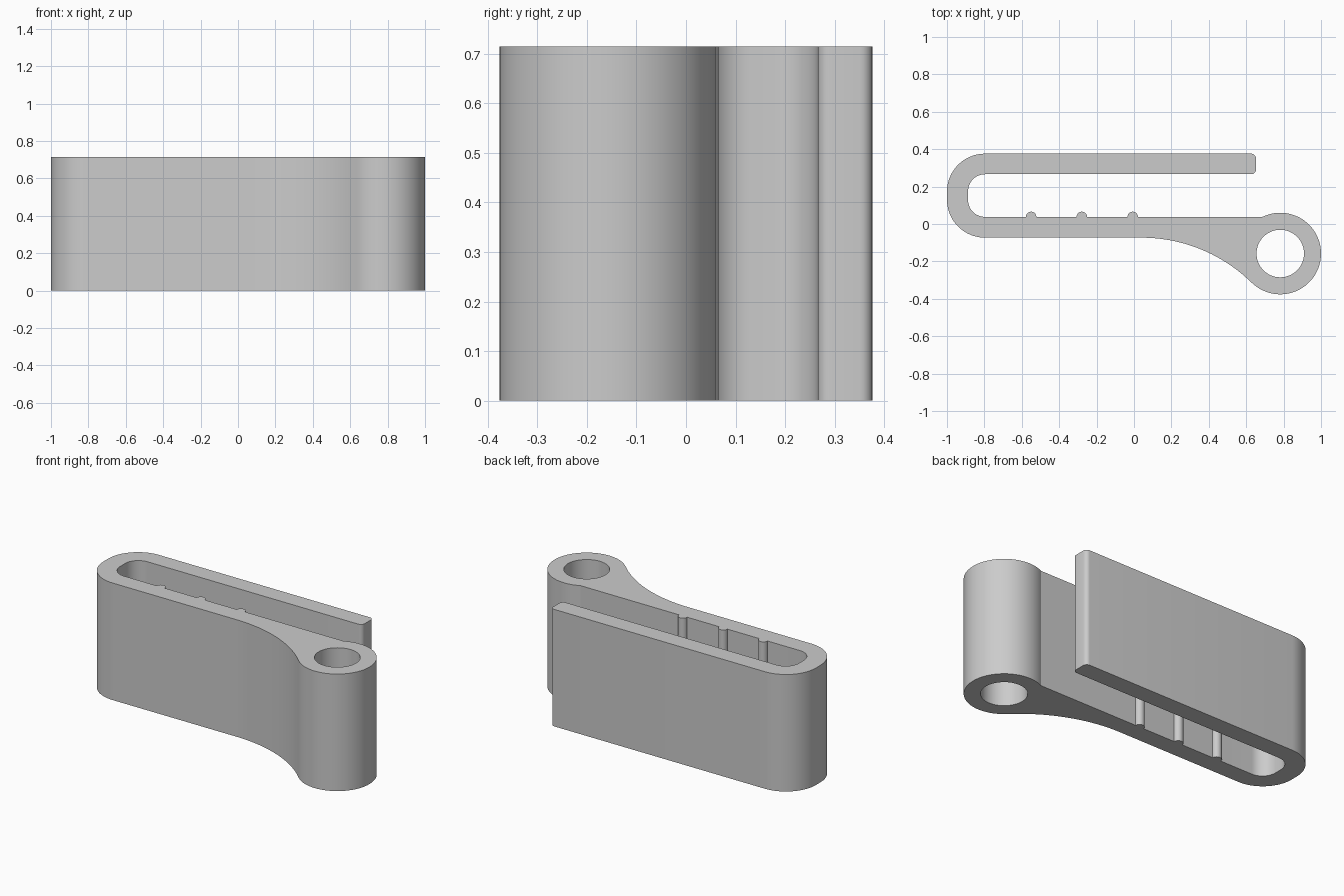
import bpy, bmesh, math

if "Cube" in bpy.data.objects:
    bpy.data.objects.remove(bpy.data.objects["Cube"])

HEIGHT = 0.715
RING = (0.782, -0.158)      # centre of the eyelet
RING_R, HOLE_R = 0.218, 0.127
SWEEP_R = 0.84              # concave sweep under the arm, tangent to the eyelet


def arc(cx, cy, r, a0, a1, n):
    """Points on an arc, angles in degrees."""
    out = []
    for i in range(n + 1):
        a = math.radians(a0 + (a1 - a0) * i / n)
        out.append((cx + r * math.cos(a), cy + r * math.sin(a)))
    return out


# Outline of the clip, counter-clockwise
outline = []
outline += arc(0.04, -0.073 - SWEEP_R, SWEEP_R, 90, 45.6, 20)      # sweep under arm
outline += arc(*RING, RING_R, -134.4, 116.0, 64)[1:]               # eyelet
for x in (-0.007, -0.279, -0.55):                                  # grip ridges
    outline += arc(x, 0.038, 0.028, 0, 180, 12)
outline += arc(-0.797, 0.128, 0.09, 270, 180, 12)                  # inside of bend
outline += arc(-0.797, 0.176, 0.09, 180, 90, 12)
outline += arc(0.627, 0.291, 0.025, 270, 360, 6)                   # free tip
outline += arc(0.627, 0.351, 0.025, 0, 90, 6)
outline += arc(-0.797, 0.173, 0.203, 90, 180, 20)                  # outside of bend
outline += arc(-0.797, 0.130, 0.203, 180, 270, 20)

hole = arc(*RING, HOLE_R, 0, 360, 64)[:-1]

# Walls, then caps filled around the hole
bm = bmesh.new()
caps = {0: [], 1: []}
for loop in (outline, hole):
    low = [bm.verts.new((x, y, 0)) for x, y in loop]
    top = [bm.verts.new((x, y, HEIGHT)) for x, y in loop]
    n = len(loop)
    for i in range(n):
        j = (i + 1) % n
        bm.faces.new((low[i], low[j], top[j], top[i]))
        caps[0].append(bm.edges.get((low[i], low[j])))
        caps[1].append(bm.edges.get((top[i], top[j])))
for edges in caps.values():
    bmesh.ops.triangle_fill(bm, edges=edges, use_beauty=True)
bmesh.ops.recalc_face_normals(bm, faces=bm.faces[:])

mesh = bpy.data.meshes.new("clip_body")
bm.to_mesh(mesh)
bm.free()
clip = bpy.data.objects.new("clip_body", mesh)
bpy.context.collection.objects.link(clip)

grey = bpy.data.materials.new("light grey")
grey.diffuse_color = (0.6, 0.6, 0.6, 1)
grey.use_nodes = True
grey.node_tree.nodes["Principled BSDF"].inputs["Base Color"].default_value = grey.diffuse_color
mesh.materials.append(grey)

# Smooth curves, crisp edges
bpy.context.view_layer.objects.active = clip
clip.select_set(True)
bpy.ops.object.shade_smooth_by_angle(angle=math.radians(20))
